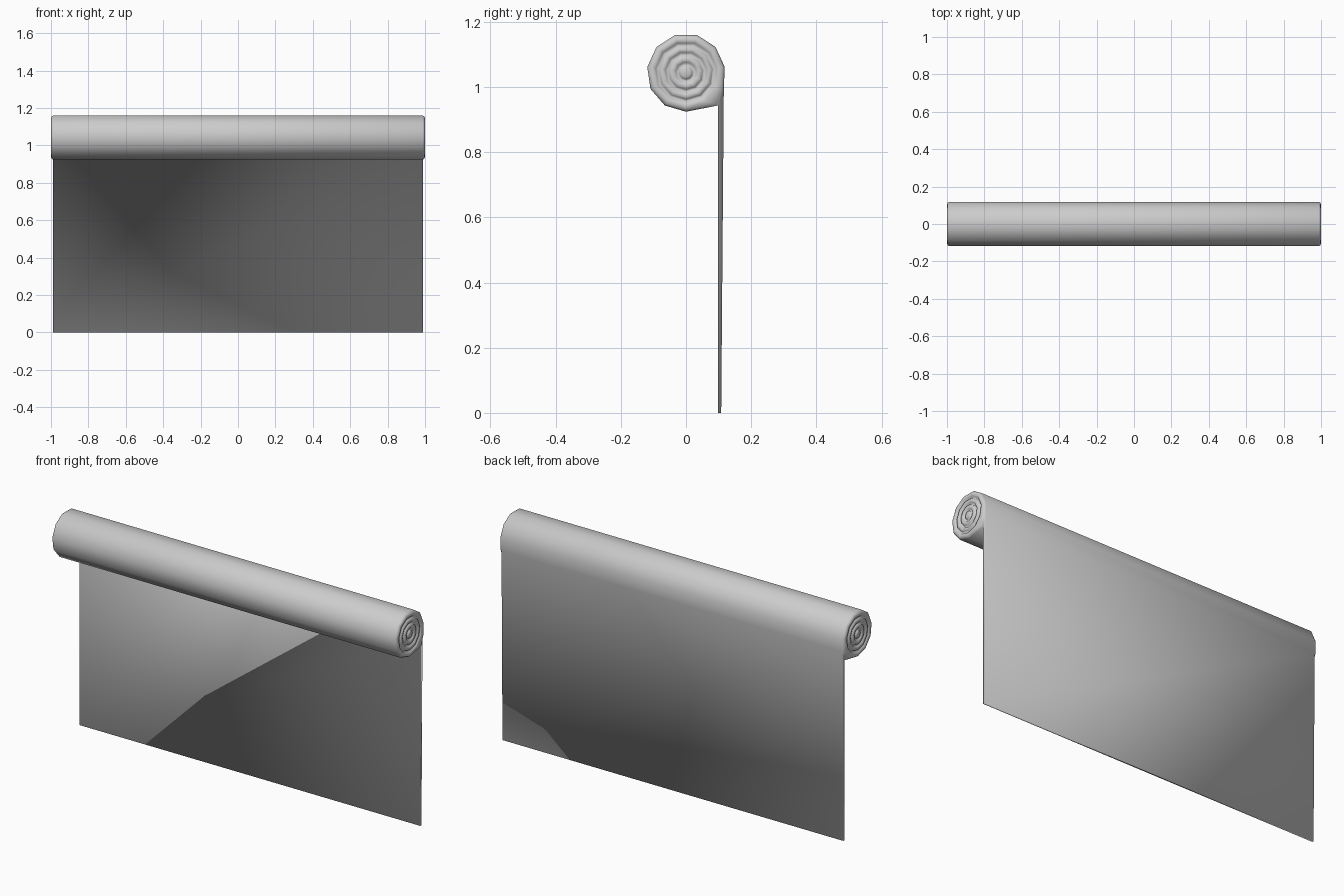
import bpy, bmesh, math

if "Cube" in bpy.data.objects:
    bpy.data.objects.remove(bpy.data.objects["Cube"])

SIDES, CZ, R, LAYERS = 11, 1.044, 0.120, 4
bm = bmesh.new()

# Rolled layers: an end profile (x, radius) with a rounded bead per wrap
edges = [0.0, 0.026, 0.058, 0.088, R]
end = []
for i in range(LAYERS):
    a, b = edges[i], edges[i + 1]
    if i:
        end += [(0.985, a), (0.997, a + 0.006)]
    end += [(1.0, (a + b) / 2), (0.997, b - 0.006)]
end.append((0.988, R))
profile = [(-x, r) for x, r in end] + end[::-1]

rings = []
for x, r in profile:
    ring = []
    for k in range(SIDES):
        t = -math.pi / 2 + k * math.tau / SIDES
        y, z = r * math.cos(t + 0), r * math.sin(t)
        # the outer wrap runs out to meet the hanging sheet
        if r > 0.105 and k == 1:
            y = 0.098 * r / R
        elif r > 0.105 and k == 2:
            y = 0.116 * r / R
        ring.append(bm.verts.new((x, y, CZ + z)))
    rings.append(ring)

sheet_face = None
for a, b in zip(rings, rings[1:]):
    for k in range(SIDES):
        n = (k + 1) % SIDES
        f = bm.faces.new((a[k], a[n], b[n], b[k]))
        if k == 1 and a[0].co.x < 0 < b[0].co.x:
            sheet_face = f
bm.faces.new(rings[0])
bm.faces.new(rings[-1])

# Hanging sheet: the lower back strip of the outer wrap drawn down to z = 0
new = bmesh.ops.extrude_discrete_faces(bm, faces=[])["faces"]
top = list(sheet_face.verts)
low = [bm.verts.new((v.co.x, 0.098 if v.co.y < 0.105 else 0.108, 0)) for v in top]
bm.faces.remove(sheet_face)
for i in range(4):
    j = (i + 1) % 4
    bm.faces.new((top[i], top[j], low[j], low[i]))
bm.faces.new(low)

bmesh.ops.recalc_face_normals(bm, faces=bm.faces[:])
for f in bm.faces:
    f.smooth = True
me = bpy.data.meshes.new("rolled_sheet")
bm.to_mesh(me)
bm.free()
ob = bpy.data.objects.new("rolled_sheet", me)
bpy.context.collection.objects.link(ob)
